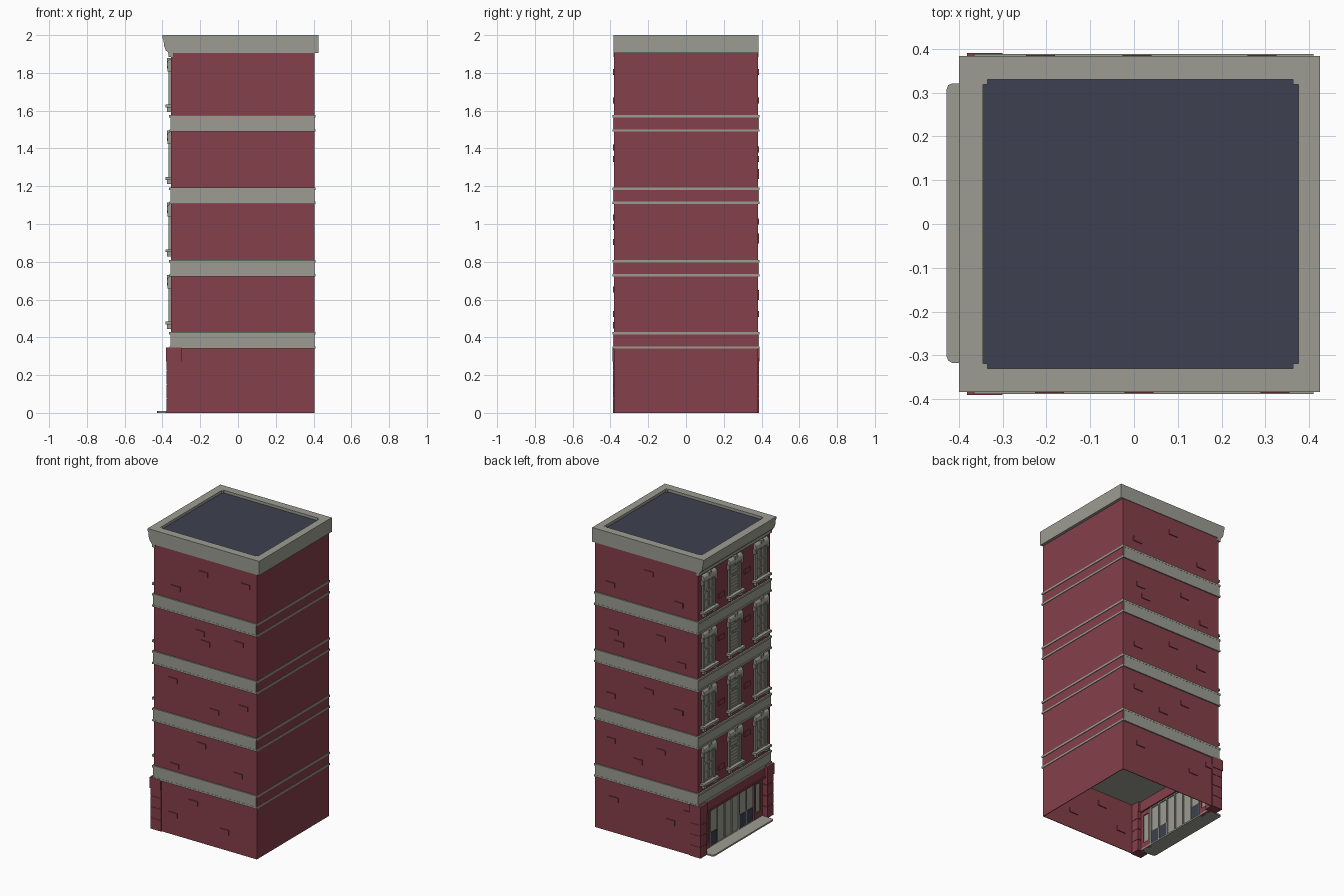
import bpy, bmesh, math

if "Cube" in bpy.data.objects:
    bpy.data.objects.remove(bpy.data.objects["Cube"])

def mat(name, c):
    m = bpy.data.materials.new(name)
    m.diffuse_color = (*c, 1)
    m.use_nodes = True
    m.node_tree.nodes["Principled BSDF"].inputs["Base Color"].default_value = m.diffuse_color
    return m

RED = mat("brick_red", (0.235, 0.05, 0.067))
GREY = mat("stone_grey", (0.335, 0.335, 0.29))
BLUE = mat("slate_blue", (0.047, 0.053, 0.08))

def finish(name, bm, m):
    bmesh.ops.recalc_face_normals(bm, faces=bm.faces)
    me = bpy.data.meshes.new(name)
    bm.to_mesh(me)
    bm.free()
    me.materials.append(m)
    ob = bpy.data.objects.new(name, me)
    bpy.context.collection.objects.link(ob)
    return ob

def boxes(name, m, items):
    """One object from several (x0, x1, y0, y1, z0, z1) boxes."""
    bm = bmesh.new()
    for x0, x1, y0, y1, z0, z1 in items:
        vs = bmesh.ops.create_cube(bm, size=1)["verts"]
        for v in vs:
            v.co = (x0 + (v.co.x + .5) * (x1 - x0),
                    y0 + (v.co.y + .5) * (y1 - y0),
                    z0 + (v.co.z + .5) * (z1 - z0))
    return finish(name, bm, m)

def extrude_y(bm, profile, y0, y1):
    """Sweep an (x, z) profile along y."""
    f = bm.faces.new([bm.verts.new((x, y0, z)) for x, z in profile])
    r = bmesh.ops.extrude_face_region(bm, geom=[f])
    for v in r["geom"]:
        if isinstance(v, bmesh.types.BMVert):
            v.co.y = y1

XF, XB, Y = -0.355, 0.406, 0.38      # facade, rear wall, side walls
FLOORS = [0.34 + 0.383 * i for i in range(4)]

# main brick body and open-bottomed ground floor walls
boxes("upper_walls", RED, [(XF, XB, -Y, Y, 0.35, 1.96)])
boxes("ground_floor_walls", RED, [
    (XF, XB, -Y, -Y + .004, 0, .35), (XF, XB, Y - .004, Y, 0, .35),
    (XB - .004, XB, -Y, Y, 0, .35)])
boxes("ground_floor_ceiling", GREY, [(XF + .01, XB - .005, -.375, .375, .338, .349)])

# stone bands between floors, with thin lips that show on the rear
bands = []
for z in FLOORS:
    bands += [(-.358, .403, -.387, .387, z + .004, z + .084),
              (-.363, .410, -.388, .388, z, z + .012),
              (-.365, .410, -.388, .388, z + .074, z + .087)]
boxes("floor_bands", GREY, bands)

# cornice: moulded on the facade, plain on the other sides
bm = bmesh.new()
extrude_y(bm, [(-.345, 2.0), (-.40, 2.0), (-.40, 1.985), (-.394, 1.975), (-.392, 1.945),
               (-.383, 1.92), (-.37, 1.908), (-.367, 1.885), (-.345, 1.885)], -.384, .384)
finish("cornice_front", bm, GREY)
boxes("cornice_sides", GREY, [
    (-.346, .425, -.384, -.33, 1.905, 2), (-.346, .425, .33, .384, 1.905, 2),
    (.375, .425, -.331, .331, 1.905, 2)])
boxes("roof", BLUE, [(-.35, .38, -.335, .335, 1.96, 1.982)])
boxes("roof_corner_posts", GREY, [
    (x - .006, x + .006, y - .006, y + .006, 1.97, 1.999)
    for x in (-.34, .369) for y in (-.325, .325)])

# windows: surround, sashes, sill on brackets, stepped lintel
glass, frames, trims = [], [], []
bm = bmesh.new()
for z in FLOORS:
    for y in (-.275, 0, .275):
        s, t = z + .143, z + .338               # sill top, lintel bottom
        glass.append((XF - .002, XF + .003, y - .055, y + .055, s, t))
        for k in (-1, 1):
            a, b = sorted((y + k * .046, y + k * .062))
            frames.append((XF - .012, XF, a, b, s, t))
            a, b = sorted((y + k * .04, y + k * .047))
            frames.append((XF - .007, XF, a, b, s, t))
            trims.append((XF - .02, XF, y + k * .055 - .01, y + k * .055 + .01, z + .105, s - .014))
            trims.append((XF - .017, XF, y + k * .066 - .009, y + k * .066 + .009, t - .02, t + .012))
        mid = s + .12
        frames.append((XF - .008, XF, y - .047, y + .047, mid - .005, mid + .005))
        frames.append((XF - .007, XF, y - .047, y + .047, s, s + .009))
        if y:                                    # outer windows: mullion and bars
            frames.append((XF - .007, XF, y - .004, y + .004, s, t))
            frames.append((XF - .006, XF, y - .047, y + .047, s + .055, s + .061))
        else:                                    # middle window: blind slats
            for i in range(8):
                h = s + .02 + i * .021
                frames.append((XF - .005, XF, -.04, .04, h, h + .006))
        trims.append((XF - .03, XF, y - .082, y + .082, s - .015, s))
        extrude_y(bm, [(XF, t), (XF - .016, t), (XF - .022, t + .018), (XF - .018, t + .034),
                       (XF - .01, t + .043), (XF, t + .046)], y - .07, y + .07)
        trims.append((XF - .02, XF, y - .014, y + .014, t - .004, t + .052))
finish("window_lintels", bm, GREY)
boxes("window_panes", GREY, glass)
boxes("window_frames", GREY, frames)
boxes("window_sills", GREY, trims)

# raised bricks, given as (right end x, top z)
front = [(.044, 1.82), (-.16, 1.67), (.355, 1.82), (.02, 1.42), (.06, 1.36), (.307, 1.42),
         (-.18, 1.05), (.125, .92), (.34, 1.0), (.03, .67), (-.17, .48), (.30, .54),
         (-.03, .27), (-.18, .15), (.2, .14)]
back = [(.04, 1.82), (-.18, 1.67), (.325, 1.67), (-.05, 1.41), (.30, 1.36), (.26, 1.29),
        (-.2, 1.27), (.04, 1.03), (.32, .93), (-.18, .95), (-.05, .65), (.12, .54),
        (.32, .63), (.3, .24), (-.12, .2), (-.25, .29)]
bricks = [(x - .066, x, -.386, -.37, z - .032, z) for x, z in front]
bricks += [(x - .066, x, .37, .386, z - .032, z) for x, z in back]
for i, z in enumerate(FLOORS):
    for y, h in ((.137, .16 + .05 * (i % 3)), (-.137, .28 - .06 * (i % 2))):
        bricks.append((XF - .006, XF + .01, y - .03, y + .03, z + h, z + h + .032))
boxes("raised_bricks", RED, bricks)

# ground floor corner pilasters made of grooved blocks
blocks = []
for k in (-1, 1):
    def side(x0, x1, a, b, z0, z1):
        blocks.append((x0, x1, *sorted((k * a, k * b)), z0, z1))
    side(-.372, -.302, .325, .3835, 0, .34)
    for i in range(4):
        side(-.378, -.30, .32, .386, i * .0735 + (.004 if i else 0), (i + 1) * .0735)
    side(-.381, -.30, .317, .390, .272, .345)
boxes("corner_pilasters", RED, blocks)

# shop front: beam, red side panels with narrow panes, glazed middle
boxes("shop_beam", RED, [(-.362, -.315, -.325, .325, .268, .342),
                         (-.367, -.355, -.325, .325, .268, .28)])
panels, panes, bars = [], [], []
for k in (-1, 1):
    panels.append((-.342, -.325, *sorted((k * .235, k * .252)), 0, .27))
    panels.append((-.342, -.325, *sorted((k * .298, k * .325)), 0, .27))
    panels.append((-.342, -.325, *sorted((k * .25, k * .3)), 0, .05))
    panels.append((-.342, -.325, *sorted((k * .25, k * .3)), .24, .27))
    panes.append((-.335, -.331, *sorted((k * .25, k * .3)), .05, .24))
boxes("shop_side_panels", RED, panels)
panes.append((-.335, -.331, -.236, .236, 0, .27))
boxes("shop_glass", GREY, panes)
for i in range(7):
    y = -.228 + i * .076
    bars.append((-.342, -.324, y - .004, y + .004, 0, .27))
bars += [(-.342, -.324, -.235, .235, .26, .27), (-.342, -.324, -.235, .235, 0, .012)]
boxes("shop_mullions", GREY, bars)
boxes("shop_blue_panels", BLUE, [(-.338, -.328, y - .033, y + .033, .012, .1)
                                 for y in (-.19, -.114, .19)])

# entrance step with chamfered outer corners
bm = bmesh.new()
f = bm.faces.new([bm.verts.new((x, y, 0)) for x, y in
                  [(-.32, -.317), (-.415, -.317), (-.424, -.312), (-.428, -.302),
                   (-.428, .307), (-.424, .317), (-.415, .321), (-.32, .321)]])
r = bmesh.ops.extrude_face_region(bm, geom=[f])
for v in r["geom"]:
    if isinstance(v, bmesh.types.BMVert):
        v.co.z = .01
finish("entrance_step", bm, GREY)
